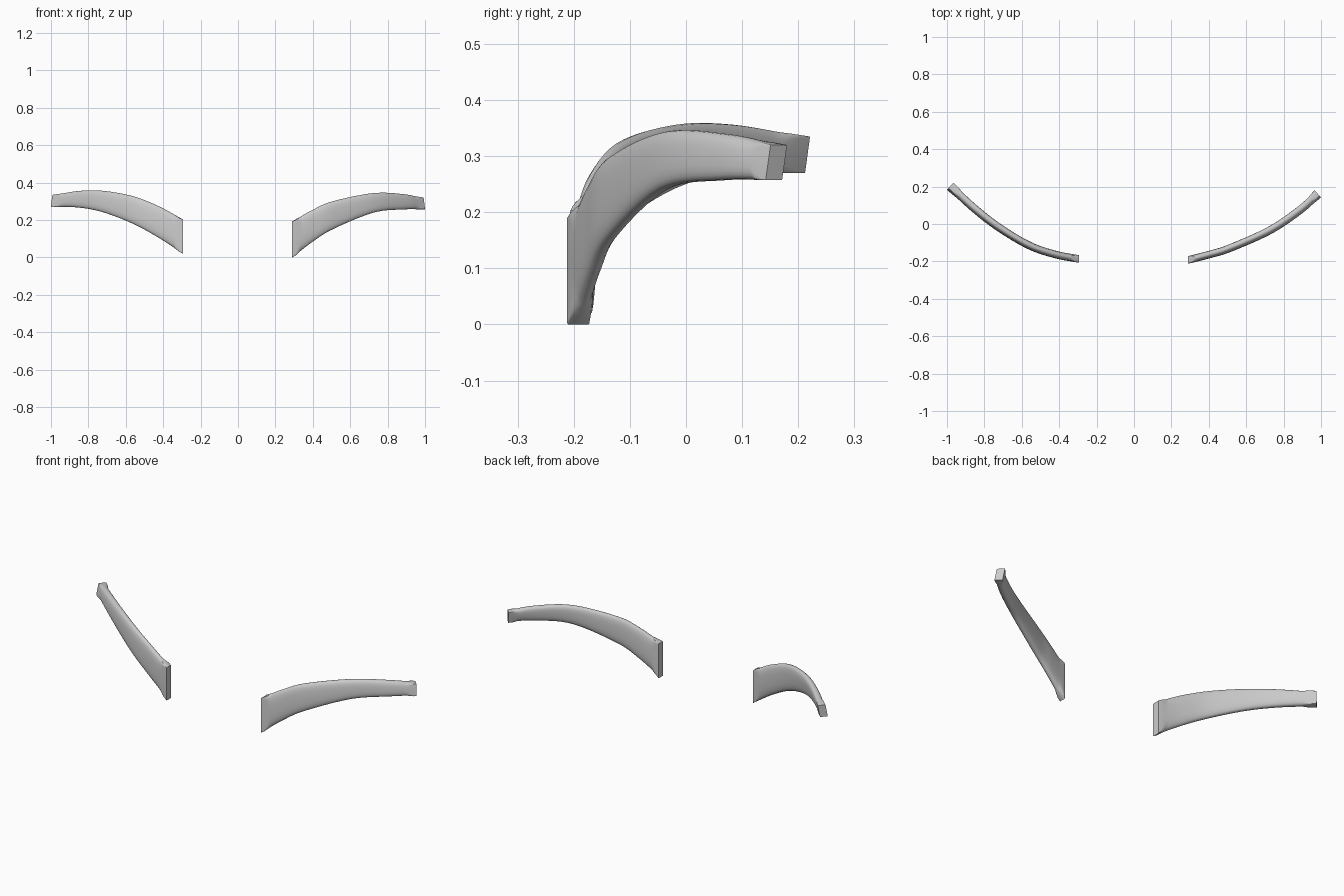
import bpy, bmesh, math
from mathutils import Vector

if "Cube" in bpy.data.objects:
    bpy.data.objects.remove(bpy.data.objects["Cube"])

SIDES = 24      # points around each section
STEPS = 8       # rings between two stations
HALF = 0.02     # half thickness


def catmull(p0, p1, p2, p3, t):
    return 0.5 * (2 * p1 + (p2 - p0) * t + (2 * p0 - 5 * p1 + 4 * p2 - p3) * t * t
                  + (3 * p1 - p0 - 3 * p2 + p3) * t ** 3)


def resample(rows):
    pts = [Vector(r) for r in rows]
    pts = [2 * pts[0] - pts[1]] + pts + [2 * pts[-1] - pts[-2]]
    out = []
    for i in range(1, len(pts) - 2):
        out += [catmull(*pts[i - 1:i + 3], k / STEPS) for k in range(STEPS)]
    return out + [pts[-2]]


def power(v, p):
    return math.copysign(abs(v) ** (2 / p), v) if abs(v) > 1e-6 else 0.0


def brow(name, rows):
    # rows: x, y of the centre line, lower z, upper z, inner to outer
    path = resample(rows)
    last = len(path) - 1
    bm = bmesh.new()
    rings = []
    for i, (x, y, lo, hi) in enumerate(path):
        a, b = path[max(i - 1, 0)], path[min(i + 1, last)]
        n = Vector((a[1] - b[1], b[0] - a[0])).normalized()
        if i == 0:
            n = Vector((0, 1))
        if n.y < 0:
            n = -n
        t = i / last
        # rounded section in the middle, boxy at both ends
        p = 2.7 + 30 * max(0, 1 - min(t, 1 - t) / 0.08) ** 2
        ring = []
        for k in range(SIDES):
            ang = 2 * math.pi * k / SIDES
            u, v = power(math.cos(ang), p), power(math.sin(ang), p)
            off = u * HALF + 0.006 * t * v
            ring.append(bm.verts.new((x + n.x * off, y + n.y * off,
                                      (lo + hi) / 2 + v * (hi - lo) / 2)))
        rings.append(ring)
    for r, s in zip(rings, rings[1:]):
        for k in range(SIDES):
            j = (k + 1) % SIDES
            bm.faces.new((r[k], r[j], s[j], s[k]))
    bm.faces.new(rings[0])
    bm.faces.new(rings[-1])
    bmesh.ops.recalc_face_normals(bm, faces=bm.faces)
    mesh = bpy.data.meshes.new(name)
    bm.to_mesh(mesh)
    bm.free()
    ob = bpy.data.objects.new(name, mesh)
    bpy.context.collection.objects.link(ob)
    bpy.ops.object.select_all(action='DESELECT')
    ob.select_set(True)
    bpy.context.view_layer.objects.active = ob
    bpy.ops.object.shade_smooth_by_angle(angle=math.radians(40))


# brow on the -x side, set slightly higher
brow("left_eyebrow", [
    (-0.295, -0.187, 0.02, 0.203), (-0.42, -0.163, 0.103, 0.272),
    (-0.56, -0.115, 0.18, 0.327), (-0.72, -0.02, 0.242, 0.356),
    (-0.85, 0.08, 0.267, 0.356), (-0.983, 0.202, 0.27, 0.335)])

# brow on the +x side
brow("right_eyebrow", [
    (0.29, -0.192, 0.0, 0.192), (0.40, -0.164, 0.085, 0.255),
    (0.51, -0.13, 0.153, 0.301), (0.724, -0.035, 0.24, 0.344),
    (0.885, 0.073, 0.257, 0.339), (0.983, 0.161, 0.257, 0.32)])
